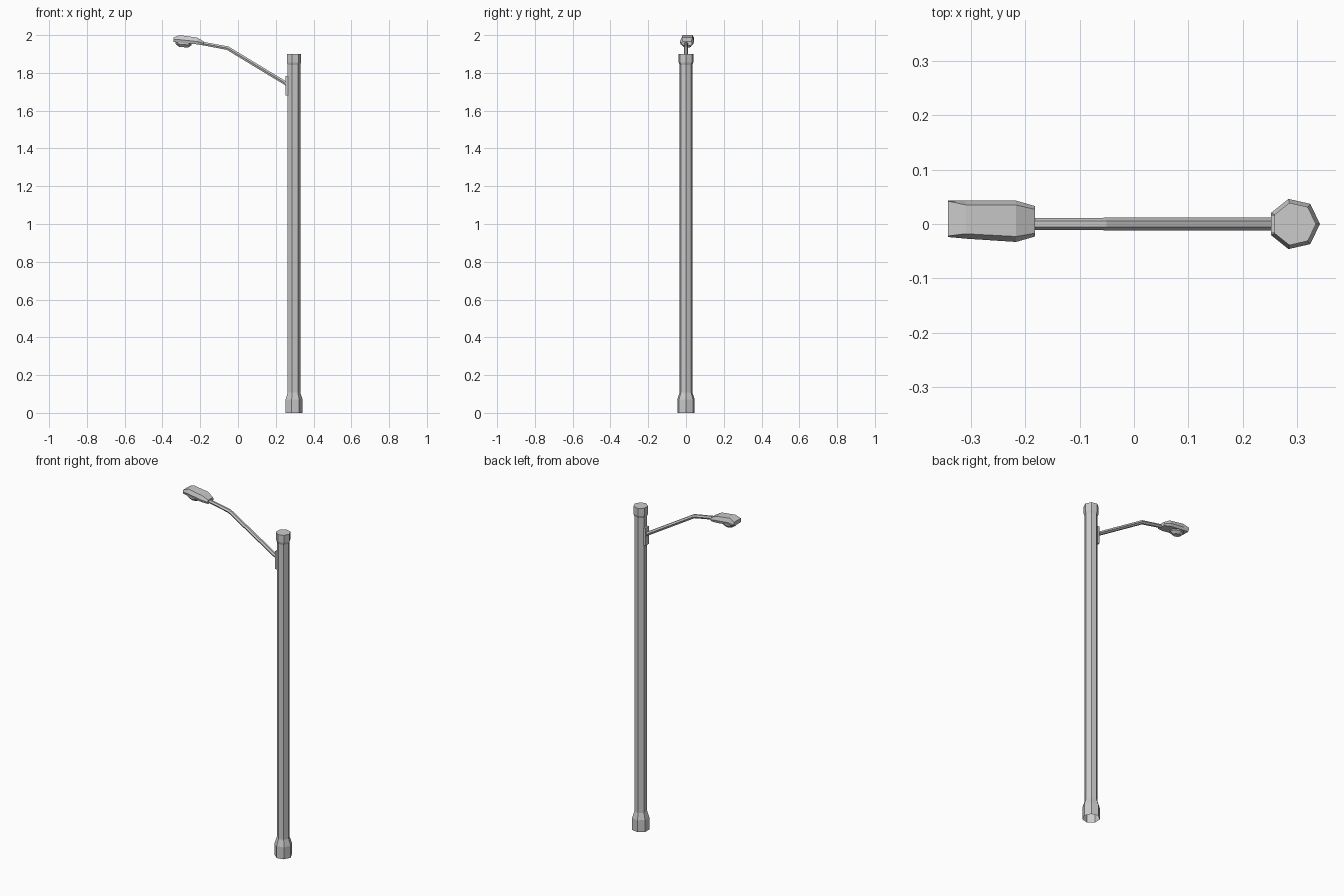
import bpy, bmesh, math
from mathutils import Vector

if "Cube" in bpy.data.objects:
    bpy.data.objects.remove(bpy.data.objects["Cube"])


def loft(name, rings, cap_start=True, cap_end=True):
    """Skin a list of equal-length point rings into one flat-shaded object."""
    bm = bmesh.new()
    loops = [[bm.verts.new(p) for p in ring] for ring in rings]
    n = len(loops[0])
    for a, b in zip(loops, loops[1:]):
        for i in range(n):
            j = (i + 1) % n
            bm.faces.new((a[i], a[j], b[j], b[i]))
    if cap_start:
        bm.faces.new(loops[0][::-1])
    if cap_end:
        bm.faces.new(loops[-1])
    bmesh.ops.recalc_face_normals(bm, faces=bm.faces)
    mesh = bpy.data.meshes.new(name)
    bm.to_mesh(mesh)
    bm.free()
    obj = bpy.data.objects.new(name, mesh)
    bpy.context.collection.objects.link(obj)
    return obj


def flat_ring(cx, cy, z, rx, ry, sides, tilt=0.0):
    """Horizontal polygon ring; tilt is the z change per unit of x."""
    pts = []
    for i in range(sides):
        a = 2 * math.pi * i / sides
        x = rx * math.cos(a)
        pts.append((cx + x, cy + ry * math.sin(a), z + tilt * x))
    return pts


# Seven-sided pole: flared foot, shaft and top collar, open underneath
POLE_X = 0.2947
profile = [(0.0473, 0.0), (0.0473, 0.07), (0.035, 0.108),
           (0.035, 1.842), (0.04, 1.856), (0.04, 1.9)]
loft("pole", [flat_ring(POLE_X, 0, z, r, r, 7) for r, z in profile],
     cap_start=False)

# Mounting plate on the pole's flat side
plate = [(0.252, -0.017), (0.268, -0.017), (0.268, 0.017), (0.252, 0.017)]
loft("mounting_plate", [[(x, y, z) for x, y in plate] for z in (1.68, 1.783)])

# Bent arm: six-sided tube along a three-point path
path = [Vector((0.262, 0, 1.739)), Vector((-0.055, 0, 1.931)),
        Vector((-0.2, 0, 1.958))]
rings = []
for i, p in enumerate(path):
    t = (path[min(i + 1, 2)] - path[max(i - 1, 0)]).normalized()
    up = Vector((0, 1, 0)).cross(t)
    r = (0.0115, 0.0115, 0.0105)[i]
    rings.append([p + r * (math.cos(k * math.pi / 3) * Vector((0, 1, 0))
                           + math.sin(k * math.pi / 3) * up)
                  for k in range(6)])
loft("arm", rings)

# Lamp housing: x, z of top/middle/bottom, y limits of top and middle
sections = [
    (-0.342, 1.987, 1.976, 1.964, -0.022, 0.042, -0.024, 0.043),
    (-0.309, 2.000, 1.976, 1.960, -0.018, 0.035, -0.027, 0.043),
    (-0.217, 1.987, 1.966, 1.951, -0.023, 0.035, -0.033, 0.043),
    (-0.182, 1.967, 1.957, 1.946, -0.017, 0.027, -0.023, 0.033),
]
loft("lamp_housing", [
    [(x, t0, zt), (x, t1, zt), (x, m1, zm),
     (x, m1 - 0.005, zb), (x, m0 + 0.005, zb), (x, m0, zm)]
    for x, zt, zm, zb, t0, t1, m0, m1 in sections])

# Shallow faceted lens under the housing
lens = [(0.042, 0.030, 1.962), (0.042, 0.030, 1.950), (0.024, 0.017, 1.936)]
loft("lens", [flat_ring(-0.288, 0.006, z, rx, ry, 8, -0.08)
              for rx, ry, z in lens])
